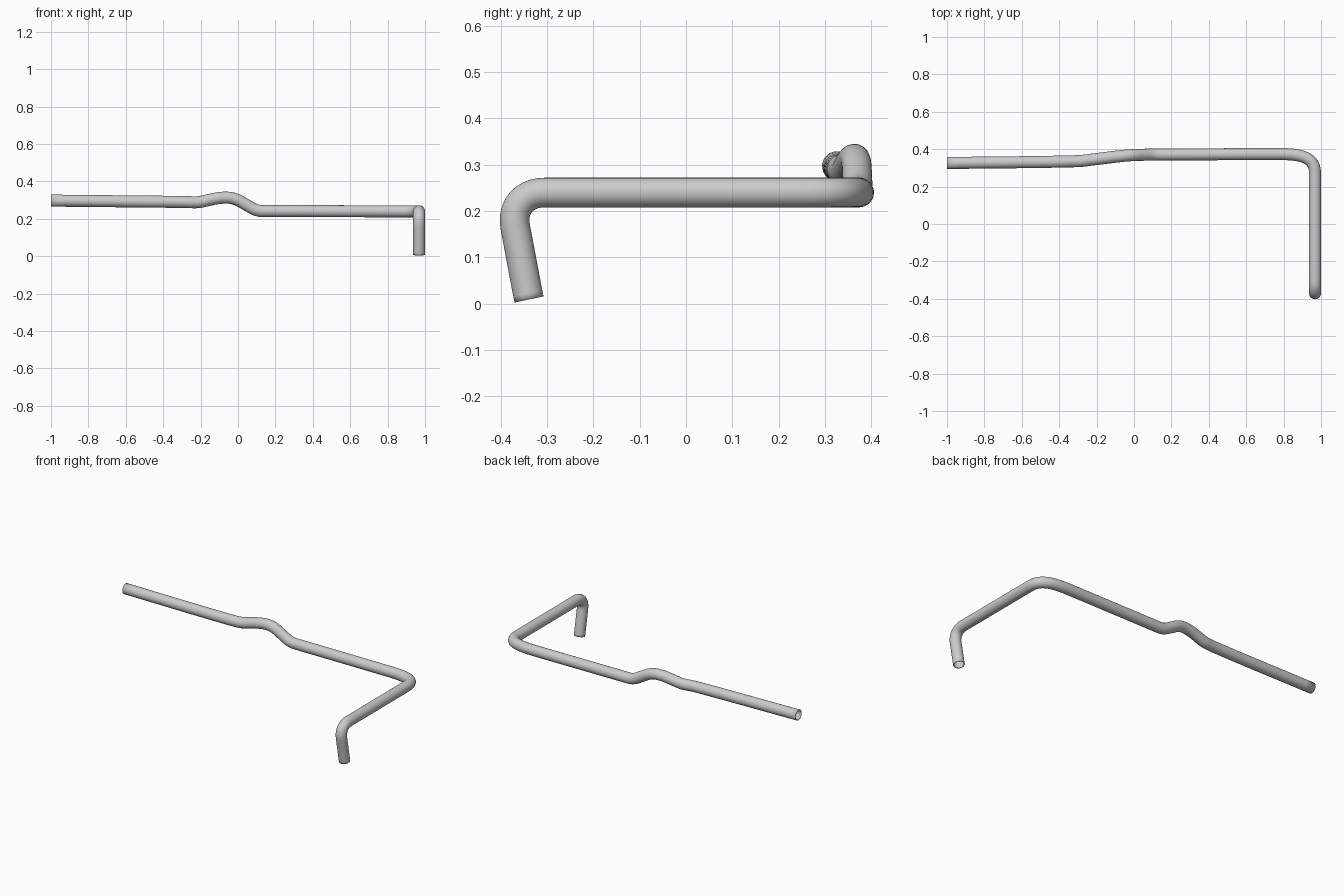
import bpy
from mathutils import Vector

if "Cube" in bpy.data.objects:
    bpy.data.objects.remove(bpy.data.objects["Cube"])

# Bent pipe centreline: position, tangent, handle length before, handle length after
knots = [
    ((-1.00, 0.326, 0.297), (1, 0.014, -0.010), 0.01, 0.20),
    ((-0.30, 0.336, 0.290), (1, 0.030, -0.010), 0.20, 0.03),
    ((-0.21, 0.346, 0.289), (1, 0.10, 0.10), 0.025, 0.03),
    ((-0.06, 0.364, 0.313), (1, 0.10, -0.02), 0.06, 0.05),
    ((0.045, 0.370, 0.274), (1, 0.03, -0.55), 0.03, 0.025),
    ((0.13, 0.371, 0.241), (1, 0.005, 0), 0.035, 0.20),
    ((0.78, 0.374, 0.240), (1, 0, 0), 0.20, 0.13),
    ((0.968, 0.27, 0.240), (0, -1, 0), 0.08, 0.18),
    ((0.968, -0.305, 0.240), (0, -1, 0), 0.18, 0.04),
    ((0.968, -0.368, 0.160), (0, 0.21, -1), 0.055, 0.04),
    ((0.968, -0.339, 0.009), (0, 0.21, -1), 0.04, 0.01),
]

# Round tube swept along the centreline, open at both ends
curve = bpy.data.curves.new("bent_pipe", 'CURVE')
curve.dimensions = '3D'
curve.resolution_u = 10
curve.bevel_depth = 0.032
curve.bevel_resolution = 14
curve.use_fill_caps = False
spline = curve.splines.new('BEZIER')
spline.bezier_points.add(len(knots) - 1)
for bp, (co, tangent, before, after) in zip(spline.bezier_points, knots):
    p, t = Vector(co), Vector(tangent).normalized()
    bp.handle_left_type = bp.handle_right_type = 'FREE'
    bp.co = p
    bp.handle_left = p - t * before
    bp.handle_right = p + t * after

pipe = bpy.data.objects.new("bent_pipe", curve)
bpy.context.collection.objects.link(pipe)
bpy.context.view_layer.objects.active = pipe
pipe.select_set(True)
bpy.ops.object.convert(target='MESH')

# Thin wall, grown inward
pipe = bpy.context.object
wall = pipe.modifiers.new("wall", 'SOLIDIFY')
wall.thickness = 0.004
wall.offset = -1
bpy.ops.object.shade_smooth_by_angle()
